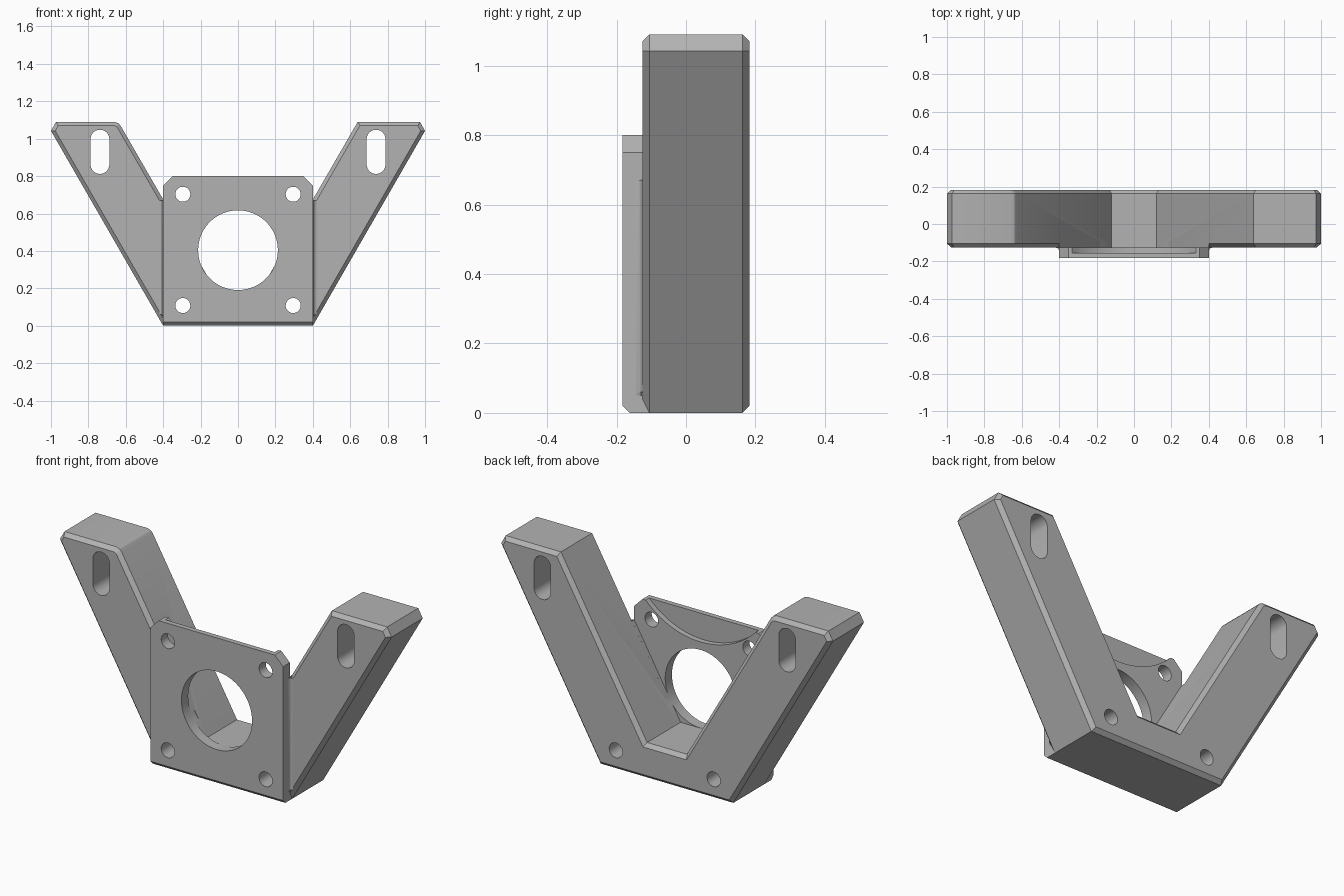
import bpy
import bmesh
import math
from mathutils import Vector

cube = bpy.data.objects.get("Cube")
if cube:
    bpy.data.objects.remove(cube, do_unlink=True)

grey = bpy.data.materials.new("plain grey")
grey.use_nodes = True
grey.diffuse_color = (0.45, 0.45, 0.45, 1)
grey.node_tree.nodes["Principled BSDF"].inputs["Base Color"].default_value = (0.45, 0.45, 0.45, 1)

FRONT, SEAM, BACK, BEVEL = -0.183, -0.125, 0.183, 0.02


def inset(points, d):
    """Mitred inward offset of a counter-clockwise profile."""
    out = []
    for i, p in enumerate(points):
        p = Vector(p)
        a = (p - Vector(points[i - 1])).normalized()
        b = (Vector(points[(i + 1) % len(points)]) - p).normalized()
        na, nb = Vector((-a.y, a.x)), Vector((-b.y, b.x))
        out.append(p + (na + nb) * d / (1 + na.dot(nb)))
    return out


def loft(name, sections):
    """Join matching x-z profiles, each placed at its own y."""
    bm = bmesh.new()
    rings = [[bm.verts.new((p[0], y, p[1])) for p in prof] for y, prof in sections]
    n = len(rings[0])
    bm.faces.new(rings[0])
    bm.faces.new(rings[-1][::-1])
    for r, s in zip(rings, rings[1:]):
        for i in range(n):
            j = (i + 1) % n
            bm.faces.new((r[i], s[i], s[j], r[j]))
    bmesh.ops.recalc_face_normals(bm, faces=bm.faces)
    mesh = bpy.data.meshes.new(name)
    bm.to_mesh(mesh)
    bm.free()
    mesh.materials.append(grey)
    ob = bpy.data.objects.new(name, mesh)
    bpy.context.collection.objects.link(ob)
    return ob


def slot(x, z, r, half=0, n=48):
    """Round profile, stretched upright by half."""
    pts = []
    for i in range(n):
        a = 2 * math.pi * (i + 0.5) / n
        pts.append((x + r * math.cos(a), z + r * math.sin(a) + math.copysign(half, math.sin(a))))
    return pts


def combine(target, tool, operation):
    mod = target.modifiers.new(operation.lower(), 'BOOLEAN')
    mod.operation, mod.object, mod.solver = operation, tool, 'EXACT'
    bpy.context.view_layer.objects.active = target
    bpy.ops.object.modifier_apply(modifier=mod.name)
    bpy.data.objects.remove(tool, do_unlink=True)


# V-shaped arms with bevelled front and back edges
arms = [(-0.4, 0), (0.4, 0), (1, 1.042), (0.973, 1.09), (0.64, 1.09), (0.12, 0.19),
        (-0.12, 0.19), (-0.628, 1.07), (-0.64, 1.083), (-0.66, 1.09), (-0.973, 1.09), (-1, 1.042)]
bracket = loft("bracket", [(SEAM, inset(arms, BEVEL)), (SEAM + BEVEL, arms),
                           (BACK - BEVEL, arms), (BACK, inset(arms, BEVEL))])

# Square-edged web behind the mounting plate
web = [(-0.4, 0), (0.4, 0), (0.4, 0.675), (0.12, 0.19), (-0.12, 0.19), (-0.4, 0.675)]
combine(bracket, loft("web", [(SEAM, web), (SEAM + BEVEL, web)]), 'UNION')

# Mounting plate with clipped top corners and a bevelled lower front edge
plate = [(-0.4, 0), (0.4, 0), (0.4, 0.75), (0.35, 0.8), (-0.35, 0.8), (-0.4, 0.75)]
raised = [(x, max(z, BEVEL)) for x, z in plate]
face_plate = loft("mounting_plate", [(FRONT, raised), (FRONT + BEVEL, plate), (SEAM, plate)])

# Shallow round relief at the top of the plate back
combine(face_plate, loft("relief", [(-0.155, slot(0, 1.12, 0.46, n=96)),
                                    (0.3, slot(0, 1.12, 0.46, n=96))]), 'DIFFERENCE')
combine(bracket, face_plate, 'UNION')

# Centre bore through the plate
combine(bracket, loft("bore", [(-0.3, slot(0, 0.404, 0.213, n=96)),
                               (SEAM + 0.03, slot(0, 0.404, 0.213, n=96))]), 'DIFFERENCE')

# Screw holes and arm slots
for side in (-1, 1):
    for x, z, r, half in ((0.295, 0.108, 0.04, 0), (0.295, 0.703, 0.04, 0), (0.738, 0.93, 0.05, 0.068)):
        prof = slot(side * x, z, r, half)
        combine(bracket, loft("hole", [(-0.4, prof), (0.4, prof)]), 'DIFFERENCE')

# Small fillets where the plate meets the arms
parts = [bracket]
for side, name in ((-1, "right_fillet"), (1, "left_fillet")):
    sections = []
    for y, w in ((-0.145, 0.001), (-0.137, 0.003), (-0.131, 0.007), (SEAM, 0.02)):
        sections.append((y, [(side * 0.4, 0.05), (side * (0.4 + w), 0.06),
                             (side * (0.4 + w), 0.67), (side * 0.4, 0.67)]))
    parts.append(loft(name, sections))

# Smooth round walls, crisp edges
bpy.ops.object.select_all(action='DESELECT')
for part in parts:
    part.select_set(True)
bpy.context.view_layer.objects.active = bracket
bpy.ops.object.shade_smooth_by_angle(angle=math.radians(25))
